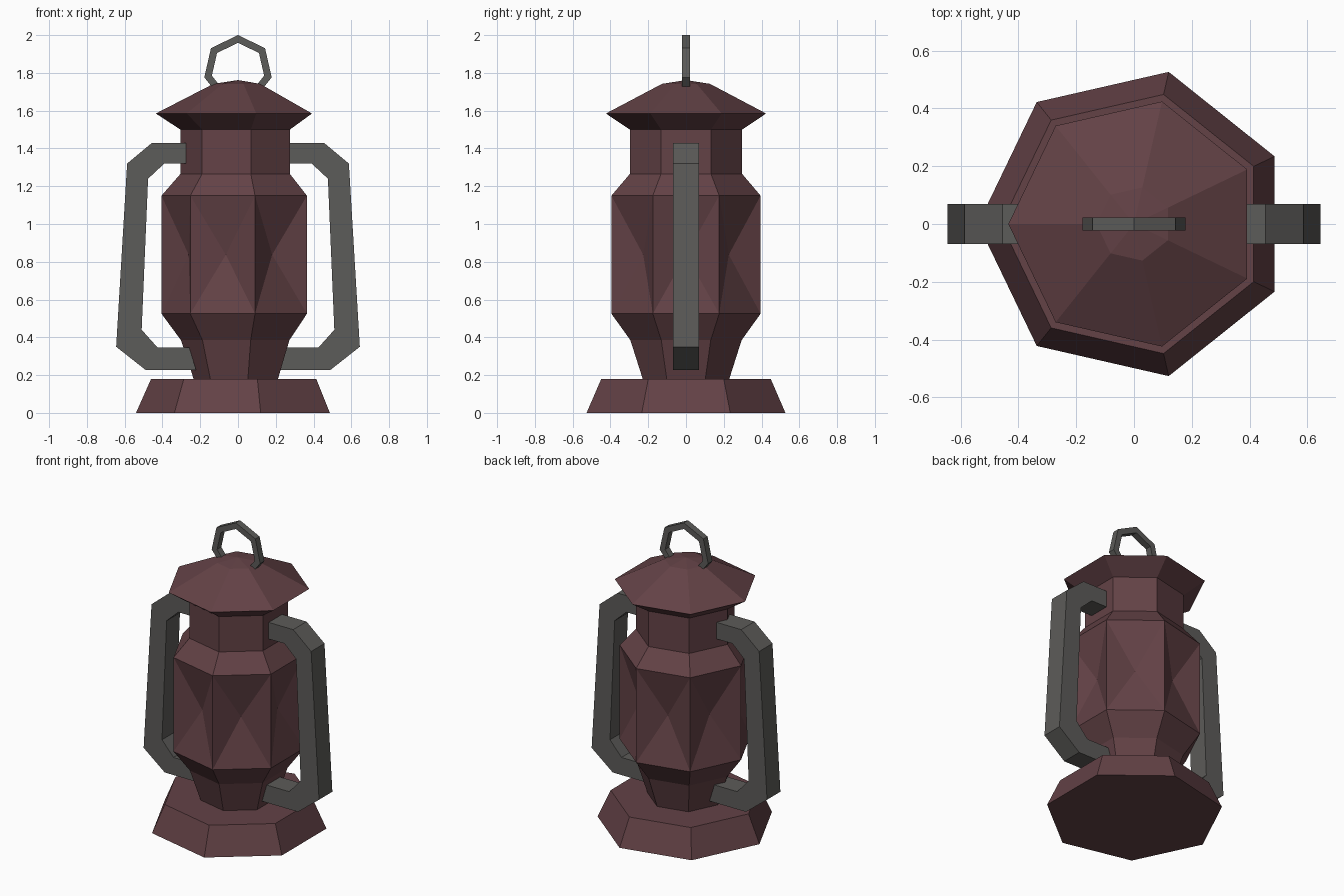
import bpy, bmesh
from math import pi, cos, sin
from mathutils import Vector

cube = bpy.data.objects.get("Cube")
if cube:
    bpy.data.objects.remove(cube)

SIDES = 7


def material(name, rgb):
    m = bpy.data.materials.new(name)
    m.use_nodes = True
    color = (*rgb, 1)
    m.diffuse_color = color
    m.node_tree.nodes["Principled BSDF"].inputs["Base Color"].default_value = color
    return m


maroon = material("dull maroon paint", (0.125, 0.054, 0.061))
grey = material("grey metal", (0.108, 0.106, 0.100))


def finish(bm, name, mat):
    bmesh.ops.recalc_face_normals(bm, faces=bm.faces)
    mesh = bpy.data.meshes.new(name)
    bm.to_mesh(mesh)
    bm.free()
    mesh.materials.append(mat)
    obj = bpy.data.objects.new(name, mesh)
    bpy.context.collection.objects.link(obj)
    return obj


def heptagon(r, z):
    angles = [pi + 2 * pi * i / SIDES for i in range(SIDES)]
    return [Vector((r * cos(a), r * sin(a), z)) for a in angles]


def lathe(name, profile, mat, peak=None, dent_band=None, dent=0):
    """Seven-sided turned part; one band may have centre-dented panels."""
    bm = bmesh.new()
    rings = [[bm.verts.new(p) for p in heptagon(r, z)] for r, z in profile]
    panels = []
    for k, (low, high) in enumerate(zip(rings, rings[1:])):
        for i in range(SIDES):
            j = (i + 1) % SIDES
            f = bm.faces.new((low[i], low[j], high[j], high[i]))
            if k == dent_band:
                panels.append(f)
    bm.faces.new(rings[0])
    if peak:
        tip = bm.verts.new((0, 0, peak))
        for i in range(SIDES):
            bm.faces.new((rings[-1][i], rings[-1][(i + 1) % SIDES], tip))
    else:
        bm.faces.new(rings[-1])
    if panels:
        for v in bmesh.ops.poke(bm, faces=panels)["verts"]:
            inward = Vector((v.co.x, v.co.y, 0)).normalized()
            v.co -= inward * dent
    return finish(bm, name, mat)


def loft_strip(name, outer, inner, half, mat, closed=False):
    """Flat bar in the XZ plane between two outlines, thickened along y."""
    bm = bmesh.new()
    sections = []
    for (ox, oz), (ix, iz) in zip(outer, inner):
        sections.append([bm.verts.new(p) for p in (
            (ox, -half, oz), (ox, half, oz), (ix, half, iz), (ix, -half, iz))])
    pairs = list(zip(sections, sections[1:]))
    if closed:
        pairs.append((sections[-1], sections[0]))
    else:
        bm.faces.new(sections[0])
        bm.faces.new(sections[-1])
    for a, b in pairs:
        for i in range(4):
            j = (i + 1) % 4
            bm.faces.new((a[i], a[j], b[j], b[i]))
    return finish(bm, name, mat)


# Foot, body with dented panes, and cap
lathe("base", [(0.54, 0), (0.46, 0.18)], maroon)
lathe("body", [(0.235, 0.18), (0.302, 0.385), (0.405, 0.525), (0.405, 1.15),
               (0.305, 1.265), (0.305, 1.5)],
      maroon, dent_band=2, dent=0.075)
lathe("cap", [(0.305, 1.5), (0.435, 1.585), (0.13, 1.742)], maroon, peak=1.762)

# Side handles, mirrored
outer = [(0.275, 1.43), (0.455, 1.43), (0.587, 1.32),
         (0.645, 0.35), (0.475, 0.228), (0.222, 0.228)]
inner = [(0.275, 1.32), (0.39, 1.32), (0.476, 1.24),
         (0.51, 0.44), (0.425, 0.345), (0.258, 0.345)]
outer[4] = (0.49, 0.228)
for side, s in (("left", 1), ("right", -1)):
    loft_strip(side + "_handle", [(s * x, z) for x, z in outer],
               [(s * x, z) for x, z in inner], 0.07, grey)


# Hanging ring sunk into the cap
def ring_outline(r):
    angles = [pi / 2 + 2 * pi * i / SIDES for i in range(SIDES)]
    return [(r * cos(a), 1.817 + r * sin(a)) for a in angles]


loft_strip("hanging_ring", ring_outline(0.183), ring_outline(0.142), 0.022, grey, closed=True)
